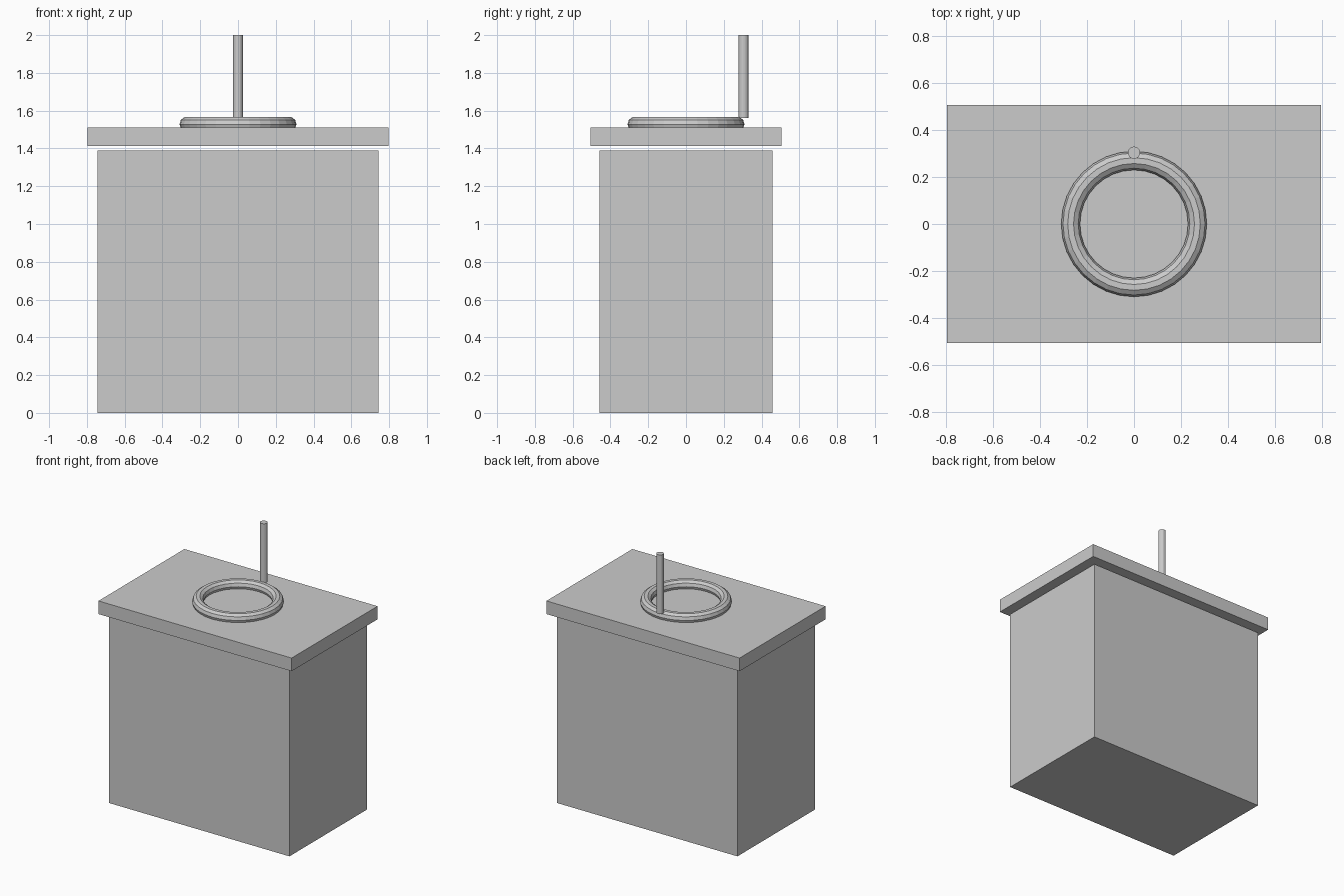
import bpy

if "Cube" in bpy.data.objects:
    bpy.data.objects.remove(bpy.data.objects["Cube"])


def box(name, sx, sy, z0, z1):
    """Axis-aligned block centred on x and y."""
    bpy.ops.mesh.primitive_cube_add(size=1, location=(0, 0, (z0 + z1) / 2))
    ob = bpy.context.object
    ob.name = name
    ob.scale = (sx, sy, z1 - z0)
    bpy.ops.object.transform_apply(location=False, rotation=False, scale=True)
    return ob


# Main body and the overhanging lid floating just above it
box("tank_body", 1.488, 0.914, 0.0, 1.39)
box("lid", 1.592, 1.012, 1.412, 1.51)

# Collar ring half sunk into the lid
bpy.ops.mesh.primitive_torus_add(major_radius=0.27, minor_radius=0.04,
                                 major_segments=32, minor_segments=10,
                                 location=(0, 0, 1.528))
bpy.context.object.name = "collar_ring"

# Upright rod at the back of the ring
bpy.ops.mesh.primitive_cylinder_add(vertices=16, radius=0.026, depth=0.44,
                                    location=(0, 0.304, 1.78))
bpy.context.object.name = "upright_rod"
